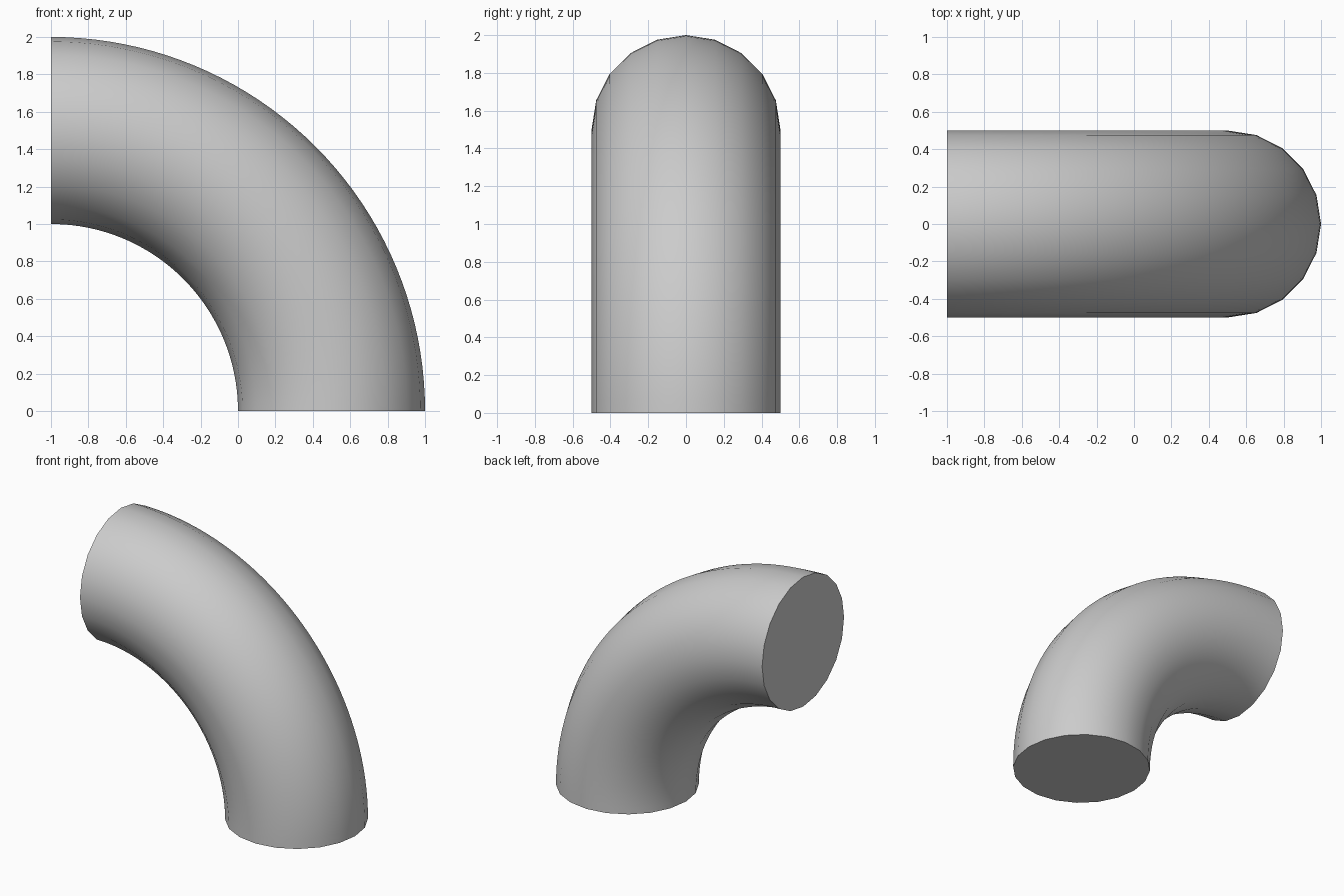
import bpy, bmesh
from math import cos, sin, pi, radians
from mathutils import Vector

if "Cube" in bpy.data.objects:
    bpy.data.objects.remove(bpy.data.objects["Cube"])

SIDES, STEPS = 20, 40
BEND, TUBE = 1.5, 0.5
CENTRE = Vector((-1, 0, 0))

bm = bmesh.new()

# Round cross-section carried along a quarter-circle bend
rings = []
for i in range(STEPS + 1):
    a = pi / 2 * i / STEPS
    ring = []
    for j in range(SIDES):
        t = 2 * pi * j / SIDES
        r = BEND + TUBE * cos(t)
        ring.append(bm.verts.new(CENTRE + Vector((r * cos(a), TUBE * sin(t), r * sin(a)))))
    rings.append(ring)

# Tube wall
for lower, upper in zip(rings, rings[1:]):
    for j in range(SIDES):
        k = (j + 1) % SIDES
        bm.faces.new((lower[j], lower[k], upper[k], upper[j]))

# Flat end caps
bm.faces.new(rings[0])
bm.faces.new(rings[-1])
bmesh.ops.recalc_face_normals(bm, faces=bm.faces[:])

mesh = bpy.data.meshes.new("pipe_elbow")
bm.to_mesh(mesh)
bm.free()
elbow = bpy.data.objects.new("pipe_elbow", mesh)
bpy.context.collection.objects.link(elbow)

# Smooth wall, sharp cap rims
bpy.context.view_layer.objects.active = elbow
elbow.select_set(True)
bpy.ops.object.shade_smooth_by_angle(angle=radians(30))
